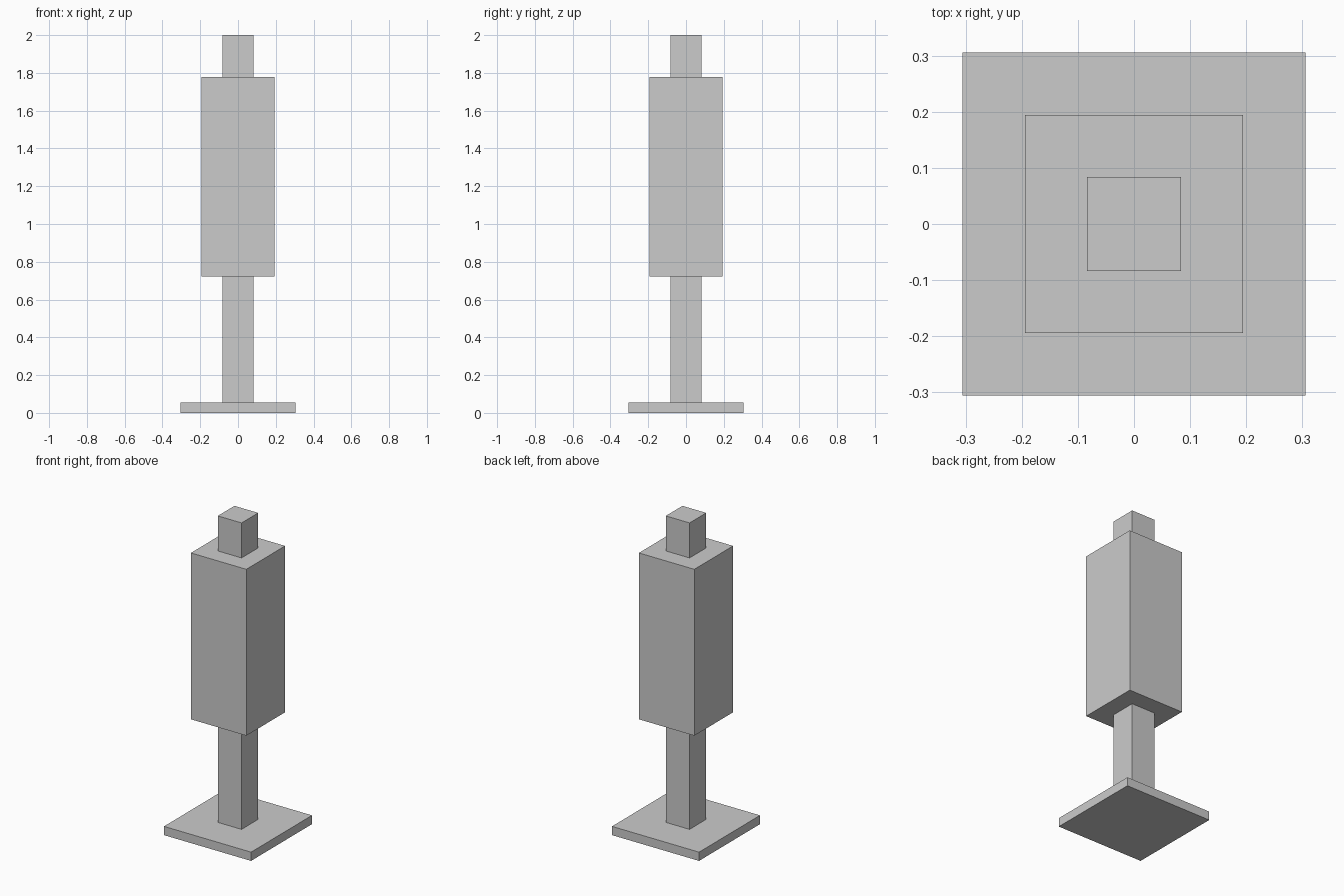
import bpy

if "Cube" in bpy.data.objects:
    bpy.data.objects.remove(bpy.data.objects["Cube"])

U = 2 / 36  # the model sits on a grid of 36 steps over its height


def block(name, width, z0, z1):
    """Square block centred on the z axis, sizes in grid steps."""
    bpy.ops.mesh.primitive_cube_add(size=1, location=(0, 0, (z0 + z1) / 2 * U))
    ob = bpy.context.object
    ob.name = name
    ob.scale = (width * U, width * U, (z1 - z0) * U)
    bpy.ops.object.transform_apply(location=False, rotation=False, scale=True)
    return ob


# flat foot plate
block("base_plate", 11, 0, 1)
# post running up through the body
block("post", 3, 1, 36)
# thick padded body around the post
block("body", 7, 13, 32)
